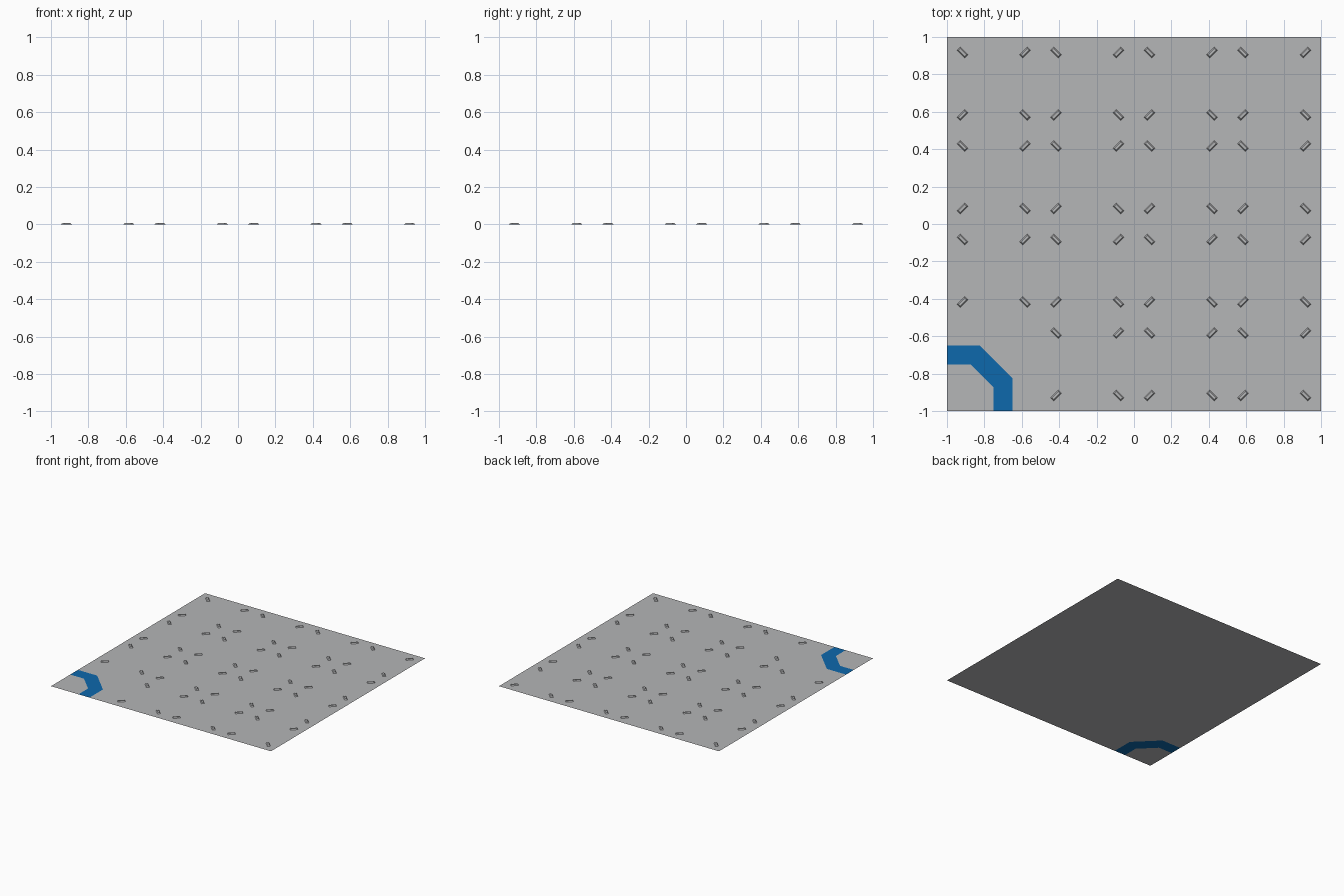
import bpy, bmesh, math
from mathutils import Vector, Matrix

if "Cube" in bpy.data.objects:
    bpy.data.objects.remove(bpy.data.objects["Cube"])


def material(name, color):
    m = bpy.data.materials.new(name)
    m.diffuse_color = (*color, 1)
    m.use_nodes = True
    m.node_tree.nodes["Principled BSDF"].inputs["Base Color"].default_value = m.diffuse_color
    return m


grey = material("light grey", (0.46, 0.465, 0.475))
blue = material("line blue", (0.004, 0.138, 0.413))


def add_object(name, bm, mats):
    me = bpy.data.meshes.new(name)
    bm.to_mesh(me)
    bm.free()
    for m in mats:
        me.materials.append(m)
    ob = bpy.data.objects.new(name, me)
    bpy.context.collection.objects.link(ob)
    return ob


# Flat floor sheet, split into corner, painted band and main field
def chamfer_line(r, c):
    return [(-1, r), (c, r), (r, c), (r, -1)]


outer = chamfer_line(-0.65, -0.825)
inner = chamfer_line(-0.75, -0.875)
bm = bmesh.new()
o = [bm.verts.new((x, y, 0)) for x, y in outer]
i = [bm.verts.new((x, y, 0)) for x, y in inner]
corner = bm.verts.new((-1, -1, 0))
far = [bm.verts.new((x, y, 0)) for x, y in ((1, -1), (1, 1), (-1, 1))]
bm.faces.new([corner] + i[::-1])
for a in range(3):
    bm.faces.new((i[a], i[a + 1], o[a + 1], o[a])).material_index = 1
bm.faces.new(o + far)
for f in bm.faces:
    f.normal_update()
    if f.normal.z < 0:
        f.normal_flip()
add_object("floor_sheet", bm, [grey, blue])

# Raised diagonal studs: four per cell, each pointing away from the cell centre
LENGTH, WIDTH, HEIGHT, BEVEL = 0.029, 0.012, 0.008, 0.006
bm = bmesh.new()
for cx in (-0.75, -0.25, 0.25, 0.75):
    for cy in (-0.75, -0.25, 0.25, 0.75):
        if cx == cy == -0.75:  # the painted cell is smooth
            continue
        for sx in (-1, 1):
            for sy in (-1, 1):
                turn = Matrix.Rotation(math.atan2(sy, sx), 3, 'Z')
                pos = Vector((cx + sx * 0.167, cy + sy * 0.167, 0))
                rings = []
                for inset, z in ((0, 0), (BEVEL, HEIGHT)):
                    rings.append([bm.verts.new(pos + turn @ Vector(
                        (u * (LENGTH - inset), v * (WIDTH - inset), z)))
                        for u, v in ((-1, -1), (1, -1), (1, 1), (-1, 1))])
                low, top = rings
                bm.faces.new(top)
                for k in range(4):
                    n = (k + 1) % 4
                    bm.faces.new((low[k], low[n], top[n], top[k]))
add_object("grip_studs", bm, [grey])
